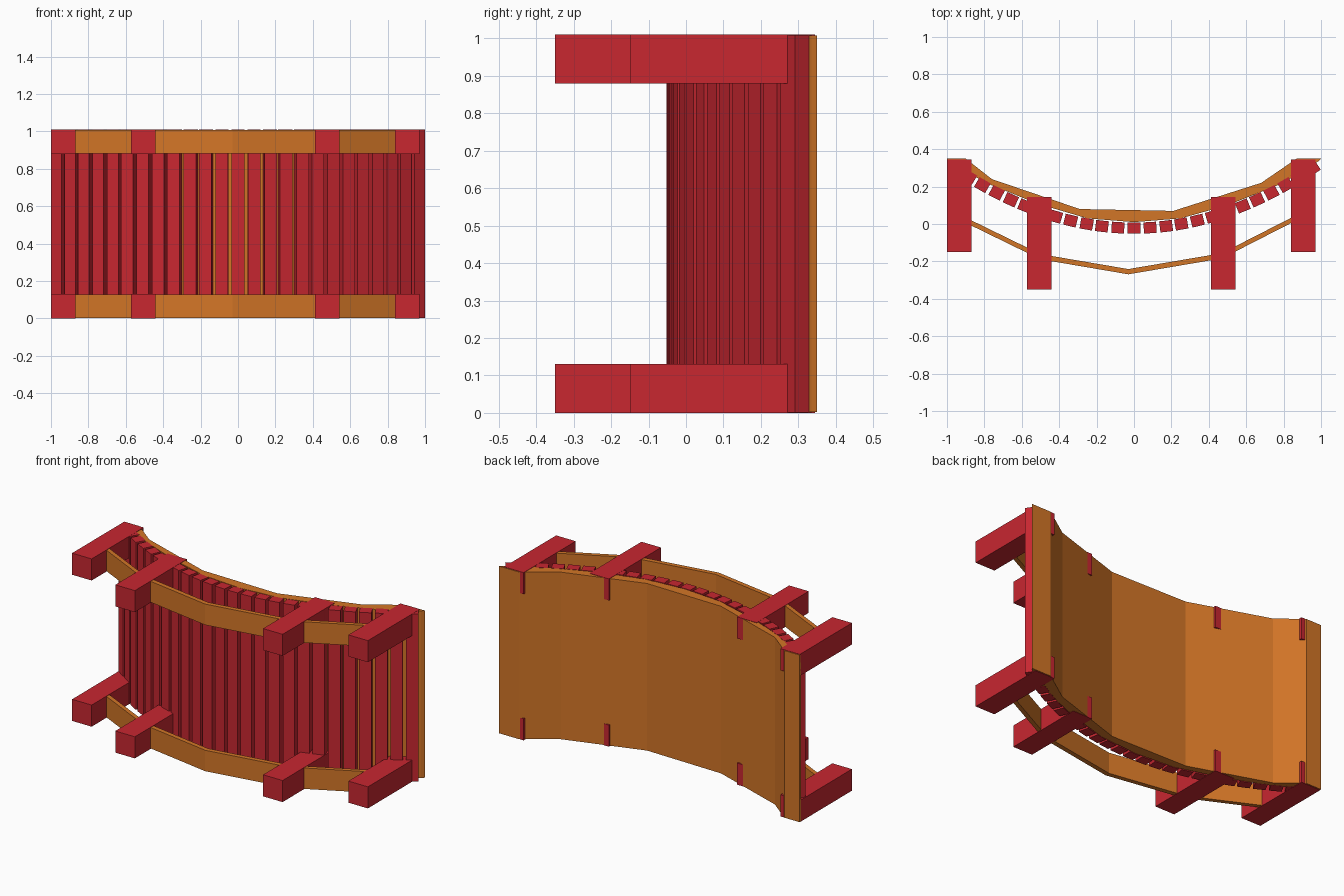
import bpy, bmesh, math

if "Cube" in bpy.data.objects:
    bpy.data.objects.remove(bpy.data.objects["Cube"])

H = 1.01      # full height
RAIL_H = 0.13  # height of rails and arms


def material(name, rgb):
    m = bpy.data.materials.new(name)
    m.diffuse_color = (*rgb, 1)
    m.use_nodes = True
    m.node_tree.nodes["Principled BSDF"].inputs["Base Color"].default_value = m.diffuse_color
    return m


RED = material("red", (0.58, 0.02, 0.03))
ORANGE = material("orange", (0.65, 0.18, 0.02))


def prism(name, outline, z0, z1, mat):
    """Extrude a flat xy outline from z0 to z1."""
    bm = bmesh.new()
    base = bm.faces.new([bm.verts.new((x, y, z0)) for x, y in outline])
    ext = bmesh.ops.extrude_face_region(bm, geom=[base])
    verts = [g for g in ext["geom"] if isinstance(g, bmesh.types.BMVert)]
    bmesh.ops.translate(bm, verts=verts, vec=(0, 0, z1 - z0))
    bmesh.ops.recalc_face_normals(bm, faces=bm.faces[:])
    bmesh.ops.triangulate(bm, faces=[f for f in bm.faces if len(f.verts) > 4])
    me = bpy.data.meshes.new(name)
    bm.to_mesh(me)
    bm.free()
    me.materials.append(mat)
    ob = bpy.data.objects.new(name, me)
    bpy.context.collection.objects.link(ob)
    return ob


# Curved back wall, thick in the middle and thin at the ends
wall_back = [(-1, 0.35), (-0.9, 0.35), (-0.76, 0.24), (-0.29, 0.08),
             (0.21, 0.07), (0.68, 0.22), (0.87, 0.35), (1, 0.35)]
wall_front = [(0.985, 0.335), (0.8, 0.22), (0.5, 0.1), (0.25, 0.03), (0, 0.01),
              (-0.25, 0.03), (-0.52, 0.11), (-0.78, 0.215), (-1, 0.335)]
prism("back_wall", wall_back + wall_front, 0.002, H - 0.002, ORANGE)

# Full-height slats following the curve of the wall
COUNT, HALF_W, HALF_D, REACH = 25, 0.034, 0.03, 0.954


def curve_y(x):
    return -0.022 + 0.35 * x * x


samples = [-REACH + 2 * REACH * i / 400 for i in range(401)]
lengths = [0]
for a, b in zip(samples, samples[1:]):
    lengths.append(lengths[-1] + math.hypot(b - a, curve_y(b) - curve_y(a)))
for i in range(COUNT):
    target = lengths[-1] * i / (COUNT - 1)
    k = min(range(401), key=lambda j: abs(lengths[j] - target))
    x = samples[k]
    y = curve_y(x)
    ang = math.atan(0.7 * x)
    c, s = math.cos(ang), math.sin(ang)
    corners = [(x + u * c - v * s, y + u * s + v * c) for u, v in
               ((-HALF_W, -HALF_D), (HALF_W, -HALF_D), (HALF_W, HALF_D), (-HALF_W, HALF_D))]
    prism(f"slat_{i + 1}", corners, 0.001, H - 0.001, RED)

# Upper and lower rails with the arms that carry them
rail = [(-0.92, 0.03), (-0.5, -0.175), (-0.03, -0.255), (0.47, -0.17), (0.92, 0.06)]
T = 0.014
rail_outline = [(x, y - T) for x, y in rail] + [(x, y + T) for x, y in reversed(rail)]
arms = [("outer_left_arm", -1, -0.15, 0.345), ("inner_left_arm", -0.572, -0.35, 0.145),
        ("inner_right_arm", 0.412, -0.35, 0.145), ("outer_right_arm", 0.84, -0.15, 0.345)]
for level, z in (("lower", 0), ("upper", H - RAIL_H)):
    prism(f"{level}_rail", rail_outline, z + 0.002, z + RAIL_H - 0.002, ORANGE)
    for name, x, y0, y1 in arms:
        prism(f"{level}_{name}", [(x, y0), (x + 0.13, y0), (x + 0.13, y1), (x, y1)],
              z, z + RAIL_H, RED)
